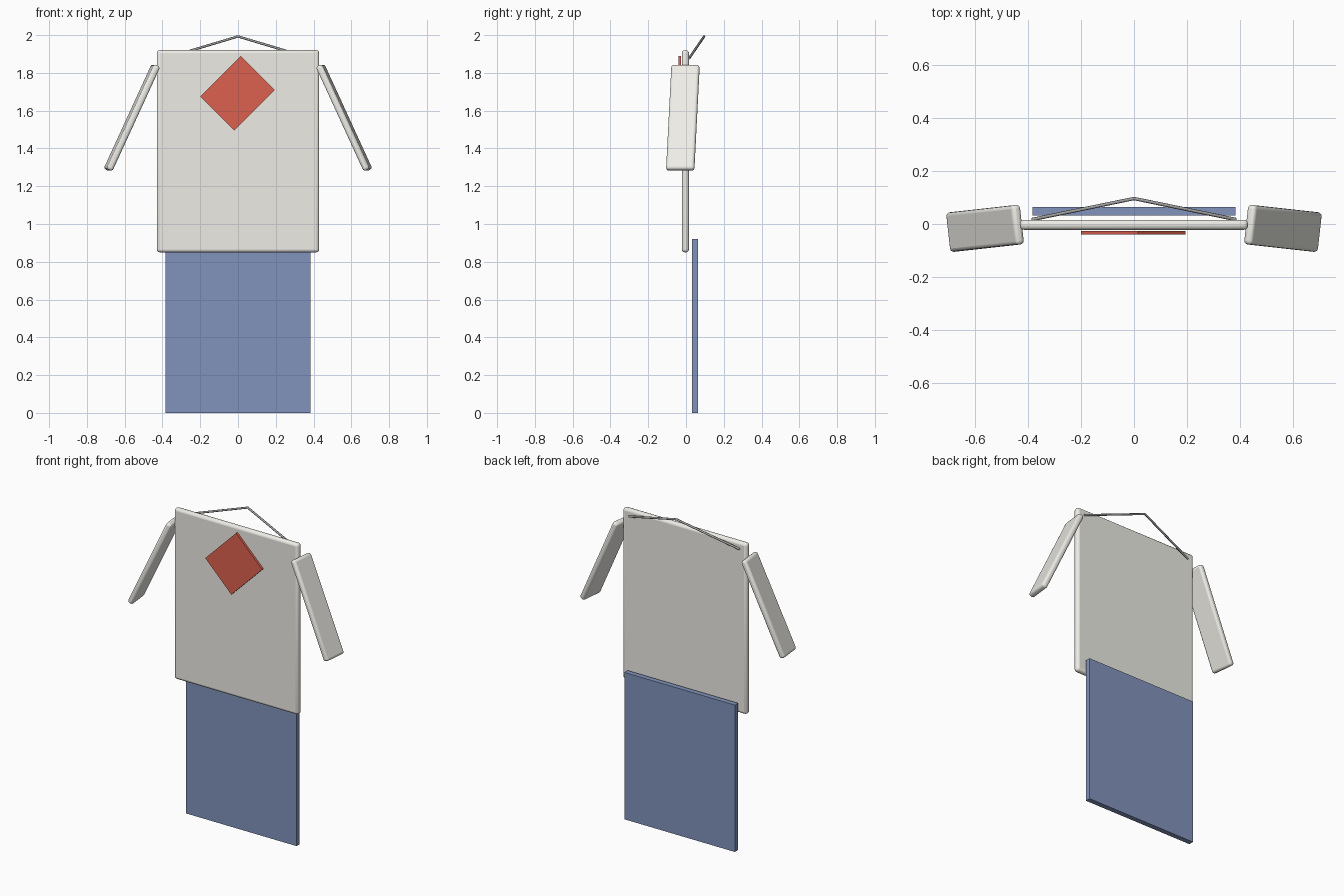
import bpy
from math import radians
from mathutils import Matrix, Vector

if "Cube" in bpy.data.objects:
    bpy.data.objects.remove(bpy.data.objects["Cube"])


def material(name, rgb):
    m = bpy.data.materials.new(name)
    m.diffuse_color = (*rgb, 1)
    m.use_nodes = True
    m.node_tree.nodes["Principled BSDF"].inputs["Base Color"].default_value = m.diffuse_color
    return m


cloth = material("off_white", (0.85, 0.84, 0.79))
red = material("red", (0.72, 0.12, 0.08))
blue = material("blue", (0.22, 0.29, 0.50))
metal = material("dark_grey", (0.35, 0.35, 0.35))


def slab(name, size, matrix, mat, bevel=0):
    """Box of the given size, with optional rounded edges."""
    bpy.ops.mesh.primitive_cube_add(size=1)
    ob = bpy.context.object
    ob.name = name
    ob.data.transform(Matrix.Diagonal((*size, 1)))
    ob.matrix_world = matrix
    ob.data.materials.append(mat)
    if bevel:
        mod = ob.modifiers.new("round", 'BEVEL')
        mod.width = bevel
        mod.segments = 3
        bpy.ops.object.shade_smooth_by_angle(angle=radians(40))
    return ob


# Shirt body with rounded rim
slab("shirt_body", (0.86, 0.038, 1.07),
     Matrix.Translation((0, -0.003, 1.385)), cloth, 0.016)

# Sleeves: flat slabs hanging out and slightly forward, mirrored
for side, label in ((-1, "left"), (1, "right")):
    down = Vector((side * 0.25, -0.028, -0.545)).normalized()
    width = Vector((side * 0.11, 0.994, 0)).normalized()
    up = -down
    thick = width.cross(up)
    m = Matrix((thick, width, up)).transposed().to_4x4()
    m.translation = (side * 0.5615, -0.0165, 1.5625)
    slab("sleeve_" + label, (0.036, 0.15, 0.61), m, cloth, 0.014)

# Trousers panel behind the shirt hem
slab("trousers_panel", (0.766, 0.032, 0.92),
     Matrix.Translation((0, 0.048, 0.46)), blue)

# Tilted chest patch
slab("chest_patch", (0.302, 0.014, 0.255),
     Matrix.Translation((-0.002, -0.033, 1.692)) @ Matrix.Rotation(radians(-45), 4, 'Y'), red)

# Bent hanger wire
curve = bpy.data.curves.new("hanger_wire", 'CURVE')
curve.dimensions = '3D'
curve.bevel_depth = 0.0065
curve.bevel_resolution = 2
curve.use_fill_caps = True
sp = curve.splines.new('POLY')
sp.points.add(2)
for p, co in zip(sp.points, ((-0.384, 0.017, 1.878), (0, 0.096, 1.993), (0.384, 0.017, 1.878))):
    p.co = (*co, 1)
curve.materials.append(metal)
wire = bpy.data.objects.new("hanger_wire", curve)
bpy.context.collection.objects.link(wire)
